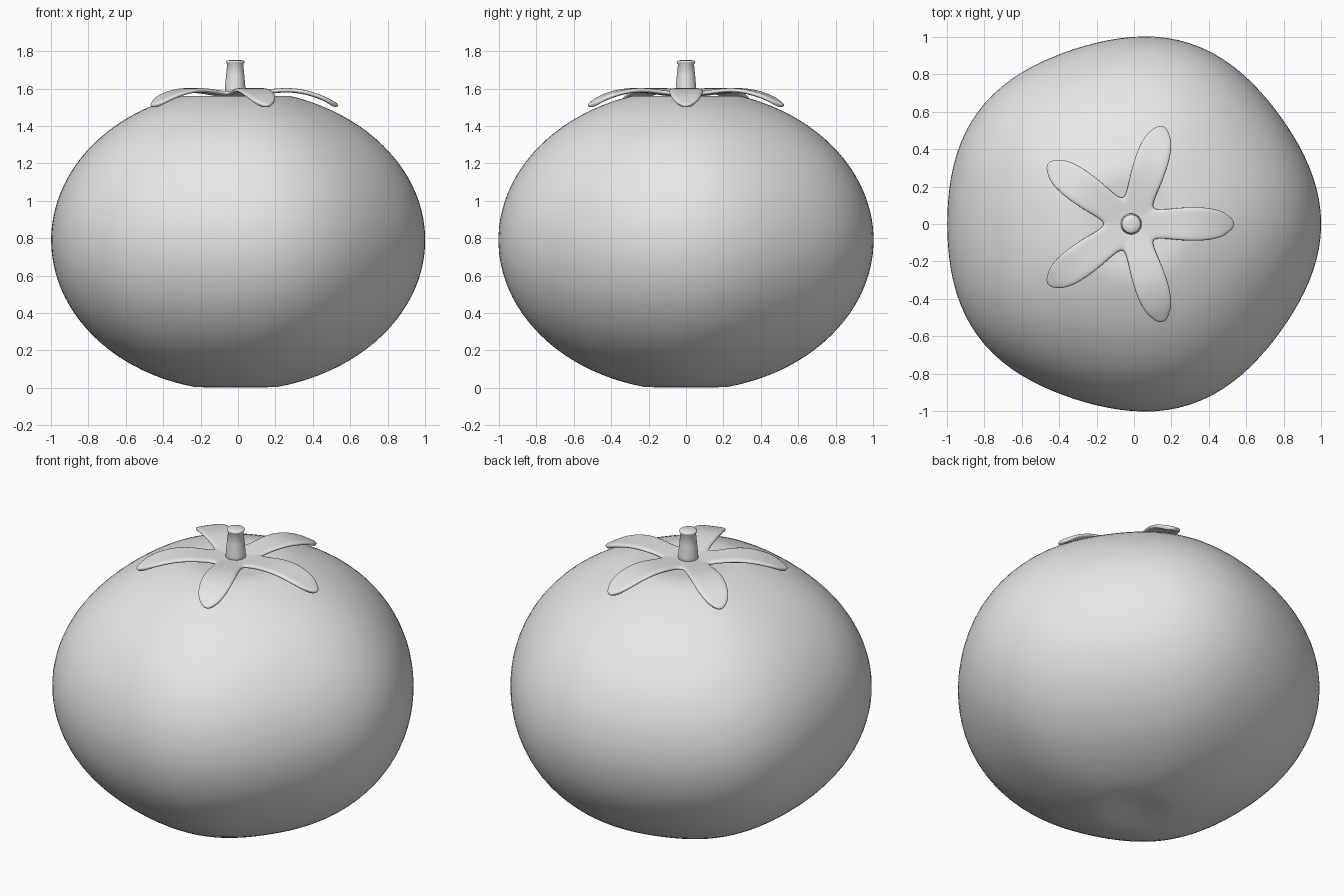
import bpy, bmesh, math
from math import sin, cos, tan, pi

cube = bpy.data.objects.get("Cube")
if cube:
    bpy.data.objects.remove(cube, do_unlink=True)

CENTRE_X = -0.015
LOBES = 5

grey = bpy.data.materials.new("plain_grey")
grey.use_nodes = True
grey.diffuse_color = (0.8, 0.8, 0.8, 1)
grey.node_tree.nodes["Principled BSDF"].inputs["Base Color"].default_value = (0.8, 0.8, 0.8, 1)


def finish(name, bm):
    """Turn a bmesh into a smooth, coloured object on the fruit's axis."""
    bmesh.ops.remove_doubles(bm, verts=bm.verts, dist=0.0005)
    bmesh.ops.recalc_face_normals(bm, faces=bm.faces)
    mesh = bpy.data.meshes.new(name)
    bm.to_mesh(mesh)
    bm.free()
    mesh.materials.append(grey)
    mesh.shade_smooth()
    obj = bpy.data.objects.new(name, mesh)
    obj.location.x = CENTRE_X
    bpy.context.collection.objects.link(obj)
    return obj


def skin(bm, rows, closed):
    """Join neighbouring rows of points with quads."""
    grid = [[bm.verts.new(p) for p in row] for row in rows]
    for a, b in zip(grid, grid[1:]):
        n = len(a)
        for i in range(n if closed else n - 1):
            j = (i + 1) % n
            bm.faces.new((a[i], a[j], b[j], b[i]))
    return grid


def lathe(name, profile, segments, lobe=0.0):
    """Revolve (radius, height) points, with gentle lobes around the axis."""
    bm = bmesh.new()
    rows = []
    for r, z in profile:
        row = []
        for i in range(segments):
            a = 2 * pi * i / segments
            rr = r * (1 + lobe * cos(LOBES * a))
            row.append((rr * cos(a), rr * sin(a), z))
        rows.append(row)
    grid = skin(bm, rows, True)
    bm.faces.new(grid[0])
    bm.faces.new(grid[-1])
    return finish(name, bm)


# Fruit: a squat ellipse with shallow dimples in its top and bottom
low, high, steps = -1.345, 1.275, 44
profile = [(0.01, 0.025), (0.1, 0.015), (0.17, 0.003)]
for i in range(steps + 1):
    t = low + (high - low) * i / steps
    profile.append((cos(t), 0.79 + 0.805 * sin(t)))
profile += [(0.22, 1.56), (0.12, 1.545), (0.01, 1.535)]
lathe("fruit", profile, 100, 0.016)

# Calyx: five petals that share a wedge-shaped centre
stations = [(0.0, 0.0, 1.565), (0.05, None, 1.567), (0.11, None, 1.575),
            (0.17, 0.078, 1.583), (0.25, 0.088, 1.592), (0.33, 0.092, 1.59),
            (0.41, 0.089, 1.572), (0.48, 0.074, 1.545), (0.525, 0.05, 1.52),
            (0.55, 0.022, 1.505)]
bm = bmesh.new()
for k in range(LOBES):
    a = 2 * pi * k / LOBES
    rows = []
    for r, half, z in stations:
        if half is None:
            half = r * tan(pi / LOBES)
        row = []
        for s in (-1, -0.5, 0, 0.5, 1):
            y = s * half
            x = r - (0.012 * s * s if r > 0.5 else 0)
            row.append((x * cos(a) - y * sin(a), x * sin(a) + y * cos(a), z))
        rows.append(row)
    skin(bm, rows, False)
bmesh.ops.remove_doubles(bm, verts=bm.verts, dist=0.0005)
bmesh.ops.dissolve_degenerate(bm, edges=bm.edges, dist=0.0005)
calyx = finish("calyx", bm)
thick = calyx.modifiers.new("thickness", 'SOLIDIFY')
thick.thickness = 0.024
thick.offset = 0
calyx.modifiers.new("rounding", 'SUBSURF').levels = 2

# Stem: tapered stalk with a small lip and domed end
stem = lathe("stem", [(0.058, 1.545), (0.055, 1.6), (0.049, 1.67), (0.043, 1.73),
                      (0.049, 1.738), (0.05, 1.745), (0.045, 1.75), (0.02, 1.753)], 32)
